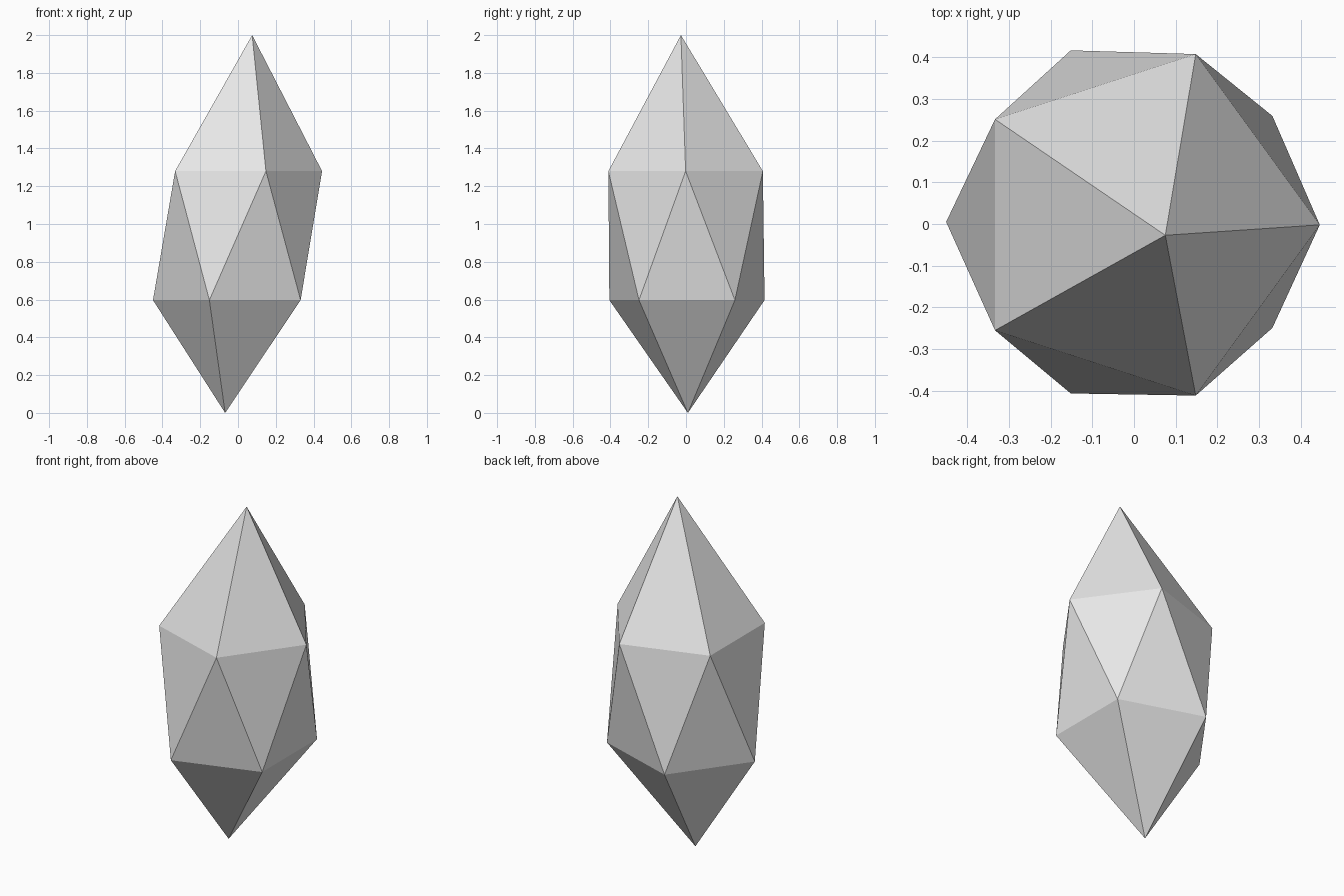
import bpy
import bmesh
from math import cos, sin, tau

cube = bpy.data.objects.get("Cube")
if cube:
    bpy.data.objects.remove(cube, do_unlink=True)

# Plain light grey stone
grey = bpy.data.materials.new("light_grey")
grey.use_nodes = True
colour = (0.8, 0.8, 0.8, 1)
grey.diffuse_color = colour
grey.node_tree.nodes["Principled BSDF"].inputs["Base Color"].default_value = colour

SIDES = 5
bm = bmesh.new()


def ring(cx, cy, z, radius, turn):
    """Regular ring of corners, turned by a fraction of one side."""
    angles = [tau * (i + turn) / SIDES for i in range(SIDES)]
    return [bm.verts.new((cx + radius * cos(a), cy + radius * sin(a), z)) for a in angles]


# Slightly leaning crystal: two staggered rings between two off-centre points
tip = bm.verts.new((0.075, -0.027, 2))
upper = ring(0.015, -0.002, 1.28, 0.43, 0)
lower = ring(-0.018, 0.005, 0.597, 0.432, 0.5)
base = bm.verts.new((-0.068, 0.01, 0))

# Top cap, zigzag belt and bottom cap
for i in range(SIDES):
    j = (i + 1) % SIDES
    bm.faces.new((upper[i], upper[j], tip))
    bm.faces.new((upper[j], upper[i], lower[i]))
    bm.faces.new((lower[i], lower[j], upper[j]))
    bm.faces.new((lower[j], lower[i], base))
bmesh.ops.recalc_face_normals(bm, faces=bm.faces)

mesh = bpy.data.meshes.new("crystal")
bm.to_mesh(mesh)
bm.free()
mesh.materials.append(grey)
crystal = bpy.data.objects.new("crystal", mesh)
bpy.context.collection.objects.link(crystal)
